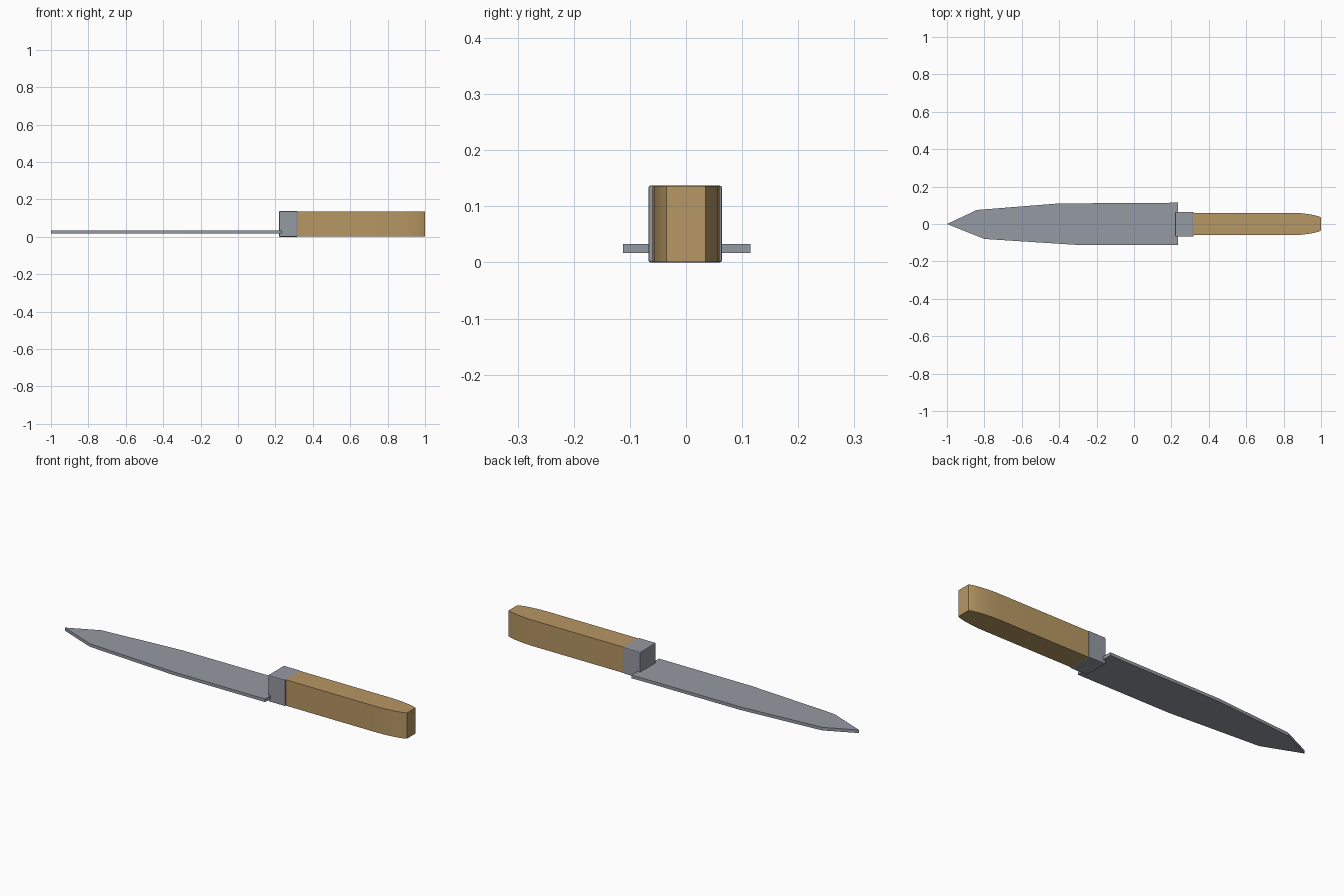
import bpy
import bmesh
import math

if "Cube" in bpy.data.objects:
    bpy.data.objects.remove(bpy.data.objects["Cube"])


def make_material(name, color):
    mat = bpy.data.materials.new(name)
    mat.use_nodes = True
    mat.diffuse_color = color
    mat.node_tree.nodes["Principled BSDF"].inputs["Base Color"].default_value = color
    return mat


def extrude_outline(name, outline, bottom, top, mat, bevel=0.0, smooth=False):
    """Extrude a counter-clockwise plan outline between two heights."""
    bm = bmesh.new()
    face = bm.faces.new([bm.verts.new((x, y, bottom)) for x, y in outline])
    result = bmesh.ops.extrude_face_region(bm, geom=[face])
    for item in result["geom"]:
        if isinstance(item, bmesh.types.BMVert):
            item.co.z = top
    bmesh.ops.recalc_face_normals(bm, faces=bm.faces[:])
    mesh = bpy.data.meshes.new(name)
    bm.to_mesh(mesh)
    bm.free()
    mesh.materials.append(mat)
    obj = bpy.data.objects.new(name, mesh)
    bpy.context.collection.objects.link(obj)
    if bevel:
        mod = obj.modifiers.new("soft_edges", "BEVEL")
        mod.width = bevel
        mod.segments = 2
    if smooth:
        bpy.ops.object.select_all(action="DESELECT")
        obj.select_set(True)
        bpy.context.view_layer.objects.active = obj
        bpy.ops.object.shade_smooth_by_angle(angle=math.radians(30))
    return obj


steel = make_material("steel", (0.30, 0.32, 0.36, 1))
wood = make_material("wood", (0.47, 0.31, 0.125, 1))

# Flat blade with a faceted point
blade_outline = [(-1, 0), (-0.8, -0.08), (-0.3, -0.112), (0.235, -0.112),
                 (0.235, 0.115), (0.17, 0.113), (-0.4, 0.11), (-0.84, 0.075)]
extrude_outline("blade", blade_outline, 0.017, 0.033, steel)

# Block joining the blade to the handle
bolster_outline = [(0.22, -0.067), (0.318, -0.067), (0.318, 0.064), (0.22, 0.064)]
extrude_outline("bolster", bolster_outline, 0, 0.137, steel, bevel=0.004)

# Handle with sides curving in to a flat butt
side = [(0.85, 0.06), (0.9, 0.057), (0.95, 0.05), (0.985, 0.042), (1, 0.035)]
handle_outline = [(0.31, -0.06)] + [(x, -y) for x, y in side]
handle_outline += side[::-1] + [(0.31, 0.06)]
extrude_outline("handle", handle_outline, 0.001, 0.136, wood, smooth=True)
